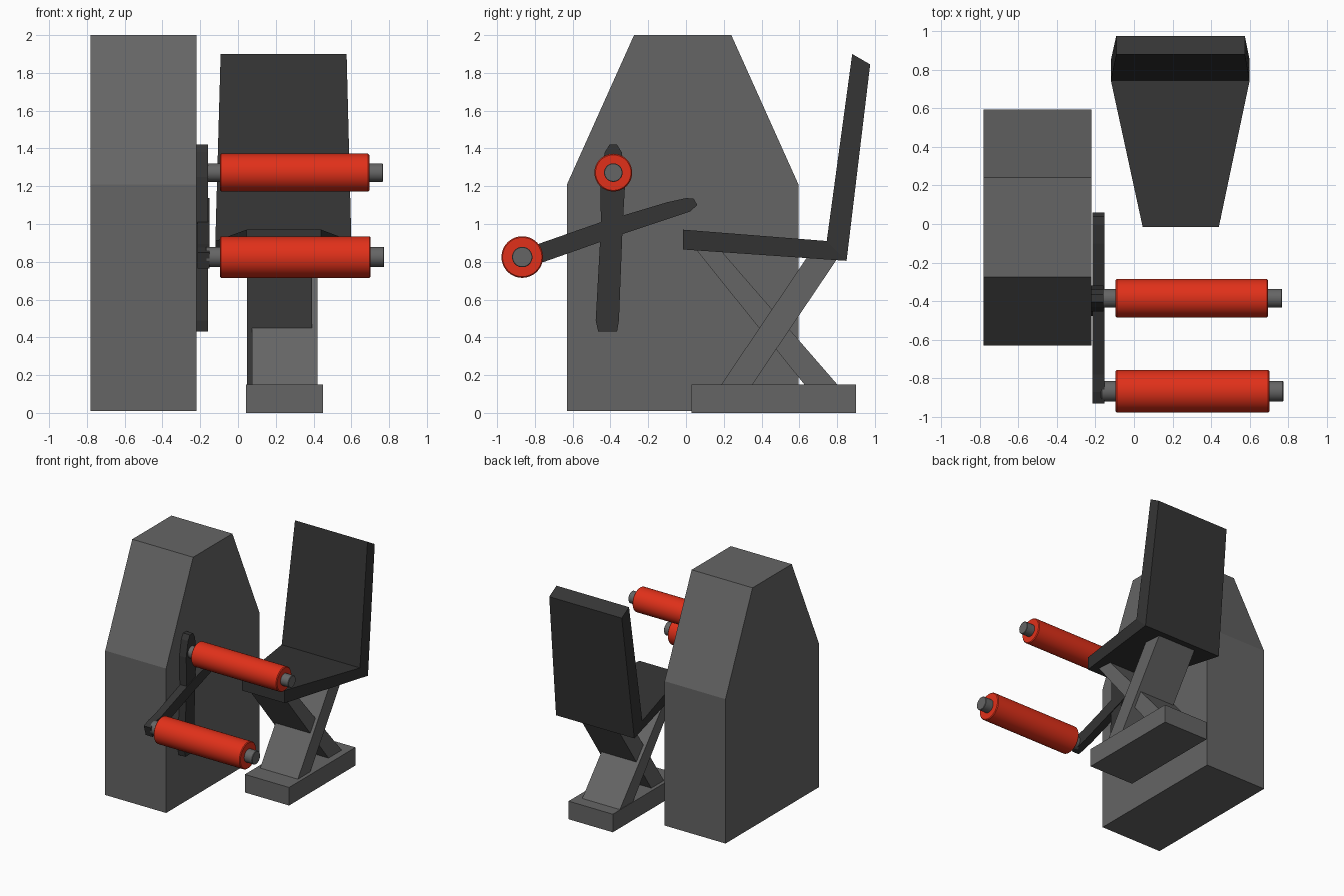
import bpy, bmesh, math

if "Cube" in bpy.data.objects:
    bpy.data.objects.remove(bpy.data.objects["Cube"])


def material(name, rgb):
    m = bpy.data.materials.new(name)
    m.diffuse_color = (*rgb, 1)
    m.use_nodes = True
    m.node_tree.nodes["Principled BSDF"].inputs["Base Color"].default_value = m.diffuse_color
    return m


GREY = material("mid_grey", (0.13, 0.13, 0.13))
DARK = material("dark_grey", (0.035, 0.035, 0.035))
RED = material("red", (0.75, 0.03, 0.01))


def finish(bm, name, mat):
    bmesh.ops.recalc_face_normals(bm, faces=bm.faces)
    me = bpy.data.meshes.new(name)
    bm.to_mesh(me)
    bm.free()
    me.materials.append(mat)
    ob = bpy.data.objects.new(name, me)
    bpy.context.collection.objects.link(ob)
    return ob


def prism(name, profile, x0, x1, mat):
    """Extrude a (y, z) profile from x0 to x1."""
    bm = bmesh.new()
    face = bm.faces.new([bm.verts.new((x0, y, z)) for y, z in profile])
    ext = bmesh.ops.extrude_face_region(bm, geom=[face])
    bmesh.ops.translate(bm, vec=(x1 - x0, 0, 0),
                        verts=[v for v in ext["geom"] if isinstance(v, bmesh.types.BMVert)])
    return finish(bm, name, mat)


def rod(name, y, z, r, x0, x1, mat, bevel):
    """Cylinder along x with a small rounded rim."""
    bpy.ops.mesh.primitive_cylinder_add(vertices=48, radius=r, depth=x1 - x0,
                                        location=((x0 + x1) / 2, y, z),
                                        rotation=(0, math.pi / 2, 0))
    ob = bpy.context.object
    ob.name = name
    ob.data.materials.append(mat)
    mod = ob.modifiers.new("rim", 'BEVEL')
    mod.width = bevel
    mod.limit_method = 'ANGLE'
    bpy.ops.object.shade_smooth_by_angle(angle=math.radians(30))


# Cabinet
prism("cabinet", [(-0.63, 0.01), (-0.63, 1.21), (-0.275, 2.0), (0.24, 2.0),
                  (0.595, 1.21), (0.595, 0.01)], -0.78, -0.22, GREY)

# Crank arms
prism("upright_crank_arm", [(-0.465, 0.43), (-0.478, 0.49), (-0.45, 1.0), (-0.455, 1.25),
                            (-0.43, 1.38), (-0.405, 1.42), (-0.365, 1.42), (-0.34, 1.38),
                            (-0.32, 1.25), (-0.335, 1.0), (-0.355, 0.49), (-0.365, 0.43)],
      -0.22, -0.158, DARK)
prism("slanted_crank_arm", [(-0.905, 0.765), (-0.93, 0.85), (-0.87, 0.875), (-0.78, 0.895),
                            (-0.45, 1.01), (-0.10, 1.115), (0.0, 1.137), (0.04, 1.135),
                            (0.06, 1.10), (0.02, 1.065), (-0.34, 0.945), (-0.75, 0.80),
                            (-0.87, 0.77)], -0.215, -0.152, DARK)

# Pedals: grey axle inside a red grip
for label, y, z, r, end in (("upper", -0.385, 1.272, 0.10, 0.695),
                            ("lower", -0.867, 0.825, 0.11, 0.702)):
    rod(label + "_pedal_axle", y, z, r * 0.49, -0.17, end + 0.072, GREY, 0.003)
    rod(label + "_pedal_grip", y, z, r, -0.095, end, RED, 0.006)

# Seat: bent slab, each profile point carrying its own left and right edge
bm = bmesh.new()
stations = [((-0.015, 0.97), (-0.015, 0.865), 0.045, 0.44),
            ((0.745, 0.91), (0.85, 0.805), -0.12, 0.60),
            ((0.88, 1.90), (0.975, 1.845), -0.092, 0.575)]
rings = []
for (iy, iz), (oy, oz), xl, xr in stations:
    rings.append([bm.verts.new(p) for p in ((xl, iy, iz), (xr, iy, iz),
                                            (xr, oy, oz), (xl, oy, oz))])
for a, b in zip(rings, rings[1:]):
    for i in range(4):
        j = (i + 1) % 4
        bm.faces.new((a[i], a[j], b[j], b[i]))
bm.faces.new(rings[0])
bm.faces.new(rings[-1])
finish(bm, "seat", DARK)

# Crossed seat supports and base
prism("rear_leaning_support", [(0.18, 0.14), (0.345, 0.14), (0.80, 0.815), (0.645, 0.83)],
      0.073, 0.42, GREY)
prism("front_leaning_support", [(0.045, 0.875), (0.18, 0.865), (0.81, 0.14), (0.635, 0.14)],
      0.047, 0.393, GREY)
prism("seat_base", [(0.028, 0.0), (0.90, 0.0), (0.90, 0.15), (0.028, 0.15)], 0.043, 0.45, GREY)
